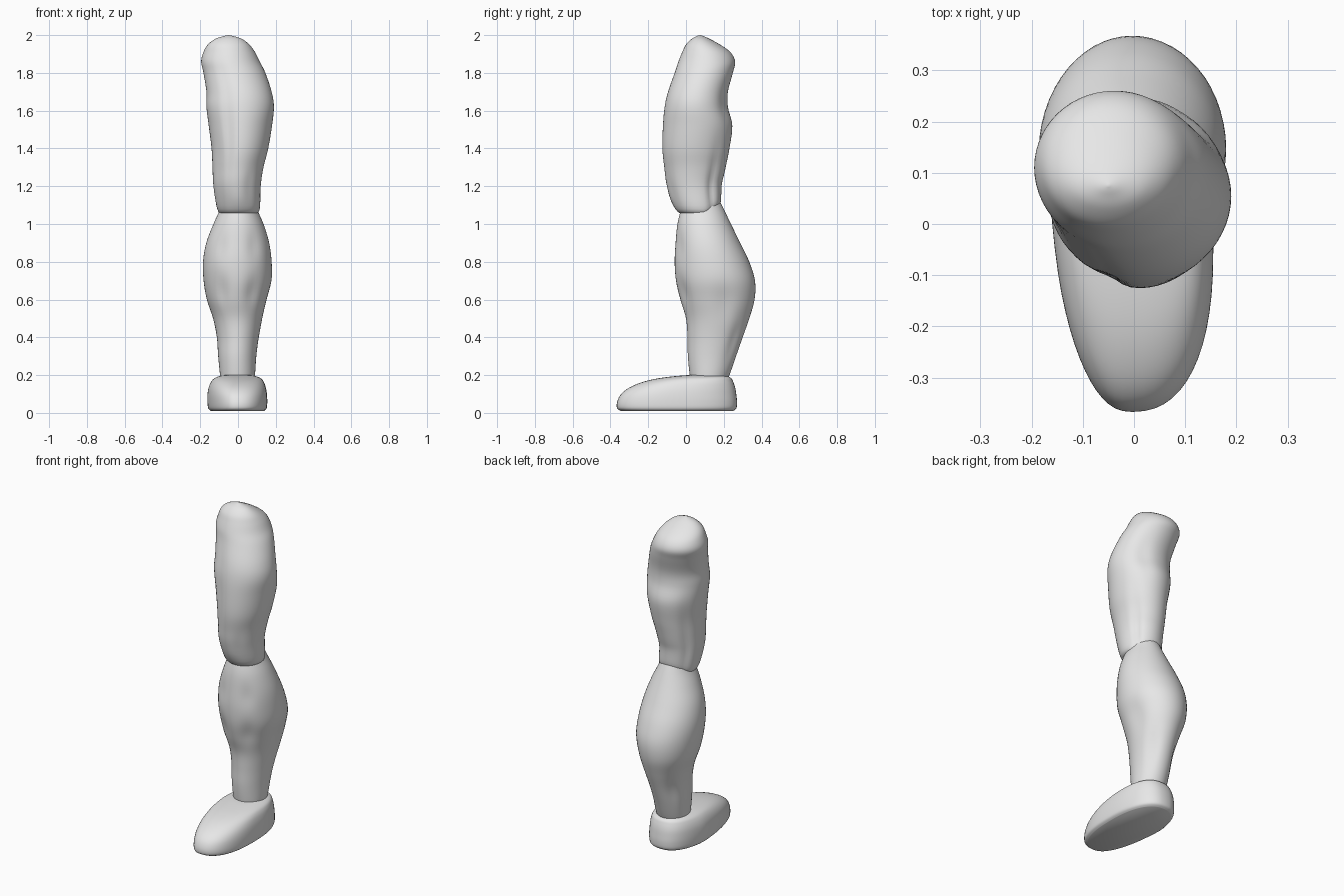
import bpy, bmesh, math

SIDES = 56
STEPS = 5

grey = bpy.data.materials.new("plain grey")
grey.diffuse_color = (0.8, 0.8, 0.8, 1)


def spline(p0, p1, p2, p3, t):
    """Catmull-Rom point between rows p1 and p2."""
    return [0.5 * (2 * b + (c - a) * t + (2 * a - 5 * b + 4 * c - d) * t * t
                   + (3 * b - a - 3 * c + d) * t ** 3)
            for a, b, c, d in zip(p0, p1, p2, p3)]


def smooth_rows(rows):
    out = []
    for i in range(len(rows) - 1):
        p0, p3 = rows[max(i - 1, 0)], rows[min(i + 2, len(rows) - 1)]
        out += [spline(p0, rows[i], rows[i + 1], p3, k / STEPS) for k in range(STEPS)]
    return out + [rows[-1]]


def loft(name, rows, power=2.0, dents=(), adjust=None):
    """Skin rounded sections given as (z, x min, x max, y min, y max), bottom to top.
    Dents are (angle, angle width, z, z width, depth); negative depth is a bulge."""
    bm = bmesh.new()
    rings = []
    for z, xl, xr, yf, yb in smooth_rows(rows):
        cx, cy, rx, ry = (xl + xr) / 2, (yf + yb) / 2, (xr - xl) / 2, (yb - yf) / 2
        ring = []
        for i in range(SIDES):
            a = 2 * math.pi * i / SIDES
            c, s = math.cos(a), math.sin(a)
            k = 1.0
            for ang, aw, dz, zw, depth in dents:
                da = (math.degrees(a) - ang + 180) % 360 - 180
                k -= depth * math.exp(-(da / aw) ** 2 - ((z - dz) / zw) ** 2)
            p = (cx + k * rx * math.copysign(abs(c) ** (2 / power), c),
                 cy + k * ry * math.copysign(abs(s) ** (2 / power), s), z)
            ring.append(bm.verts.new(adjust(*p) if adjust else p))
        rings.append(ring)
    for lo, hi in zip(rings, rings[1:]):
        for i in range(SIDES):
            j = (i + 1) % SIDES
            bm.faces.new((lo[i], lo[j], hi[j], hi[i]))
    bm.faces.new(rings[0][::-1])
    bm.faces.new(rings[-1])
    mesh = bpy.data.meshes.new(name)
    bm.to_mesh(mesh)
    bm.free()
    mesh.materials.append(grey)
    ob = bpy.data.objects.new(name, mesh)
    bpy.context.collection.objects.link(ob)
    bpy.ops.object.select_all(action='DESELECT')
    ob.select_set(True)
    bpy.context.view_layer.objects.active = ob
    bpy.ops.object.shade_smooth_by_angle(angle=math.radians(40))
    return ob


# Thigh: the lower rim rises towards the back of the knee
def knee_rim(x, y, z):
    lift = max(0, 1 - (z - 1.05) / 0.2)
    return x, y, z + lift * 0.6 * max(0, y - 0.1)


loft("thigh", [
    (1.05, -0.085, 0.09, -0.015, 0.175),
    (1.08, -0.11, 0.115, -0.055, 0.185),
    (1.20, -0.13, 0.12, -0.10, 0.19),
    (1.30, -0.135, 0.135, -0.115, 0.21),
    (1.40, -0.14, 0.16, -0.125, 0.23),
    (1.52, -0.155, 0.18, -0.122, 0.245),
    (1.62, -0.167, 0.19, -0.113, 0.222),
    (1.70, -0.167, 0.178, -0.095, 0.222),
    (1.80, -0.183, 0.145, -0.06, 0.248),
    (1.86, -0.195, 0.115, -0.04, 0.26),
    (1.91, -0.183, 0.09, -0.02, 0.235),
    (1.95, -0.16, 0.06, 0.0, 0.18),
    (1.98, -0.12, 0.02, 0.03, 0.125),
    (1.995, -0.075, -0.025, 0.058, 0.092),
    (2.00, -0.052, -0.048, 0.073, 0.077),
], dents=[
    (-112, 9, 1.5, 0.28, 0.05), (-140, 18, 1.3, 0.2, 0.04),
    (38, 9, 1.18, 0.18, 0.09), (140, 10, 1.25, 0.2, 0.06),
    (-60, 12, 1.2, 0.08, 0.03), (60, 14, 1.62, 0.12, 0.04),
    (-90, 22, 1.13, 0.05, -0.04),
], adjust=knee_rim)

# Lower leg: calf muscle swelling to the back, flat shin in front
loft("lower_leg", [
    (0.16, -0.09, 0.085, 0.03, 0.21),
    (0.20, -0.095, 0.09, 0.02, 0.23),
    (0.30, -0.105, 0.097, 0.01, 0.265),
    (0.40, -0.112, 0.11, 0.008, 0.30),
    (0.50, -0.132, 0.13, 0.0, 0.335),
    (0.60, -0.165, 0.155, -0.03, 0.363),
    (0.70, -0.182, 0.178, -0.053, 0.365),
    (0.80, -0.185, 0.178, -0.06, 0.335),
    (0.90, -0.168, 0.165, -0.055, 0.287),
    (1.00, -0.13, 0.135, -0.045, 0.238),
    (1.08, -0.095, 0.10, -0.025, 0.20),
    (1.14, -0.08, 0.08, 0.0, 0.17),
], dents=[
    (-62, 13, 0.64, 0.08, 0.06), (-118, 13, 0.64, 0.08, 0.06),
    (-60, 12, 0.88, 0.07, 0.04), (-120, 12, 0.88, 0.07, 0.04),
    (10, 16, 0.58, 0.09, 0.05), (45, 14, 0.38, 0.1, 0.06),
    (135, 14, 0.38, 0.1, 0.06),
])


# Shoe: the left edge tapers towards the toe
def toe_taper(x, y, z):
    t = min(1, max(0, (0.05 - y) / 0.4))
    return (x * (1 - 0.28 * t) if x < 0 else x), y, z


loft("shoe", [
    (0.01, -0.148, 0.138, -0.345, 0.25),
    (0.025, -0.162, 0.152, -0.365, 0.267),
    (0.06, -0.166, 0.155, -0.364, 0.27),
    (0.10, -0.165, 0.153, -0.343, 0.266),
    (0.135, -0.158, 0.147, -0.298, 0.26),
    (0.165, -0.143, 0.136, -0.225, 0.25),
    (0.185, -0.122, 0.118, -0.135, 0.238),
    (0.198, -0.085, 0.08, -0.02, 0.21),
    (0.20, -0.05, 0.05, 0.04, 0.17),
], power=2.4, adjust=toe_taper)
